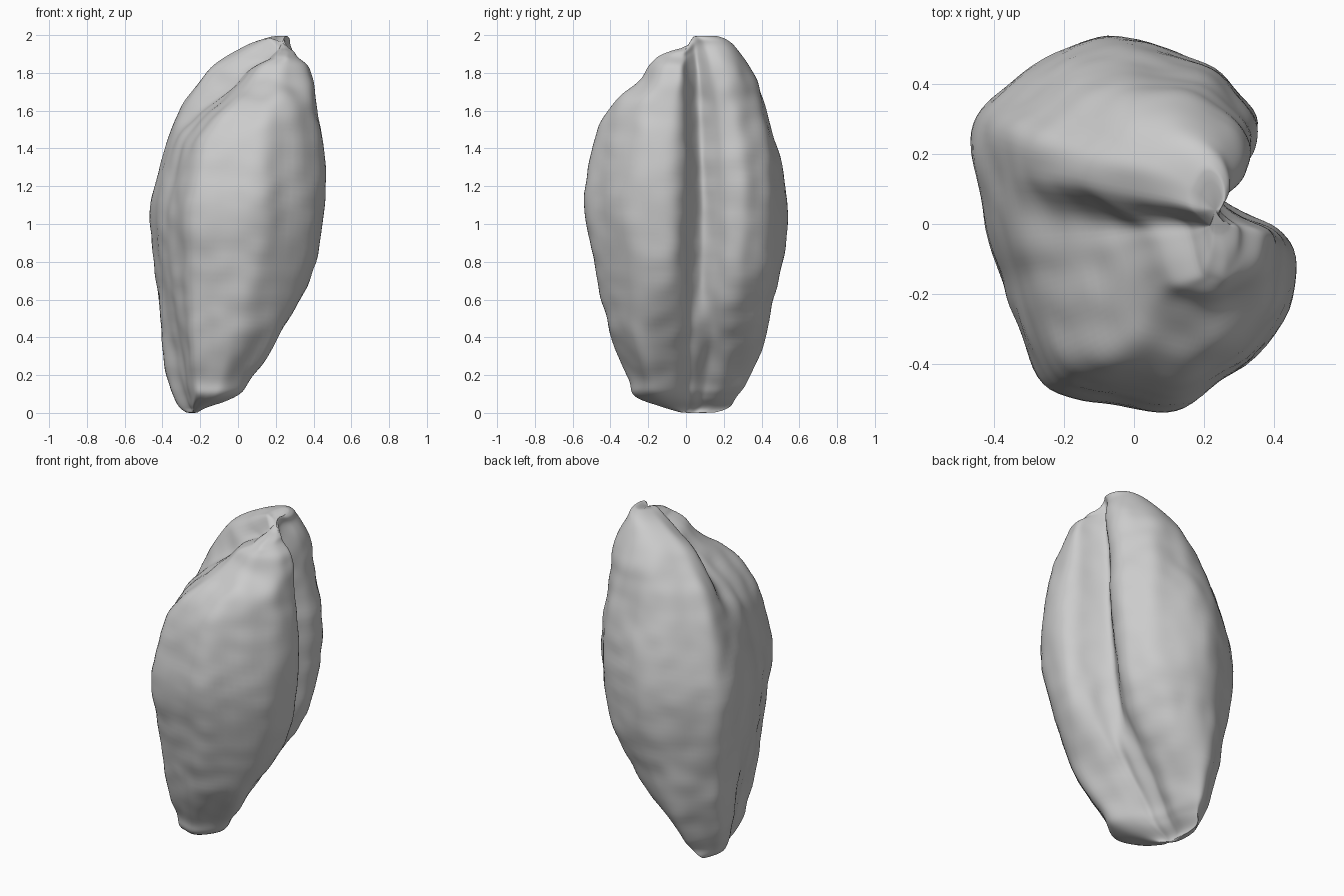
import bpy
import bmesh
import math
from mathutils import Vector, noise

if "Cube" in bpy.data.objects:
    bpy.data.objects.remove(bpy.data.objects["Cube"])

# Outline of the grain seen from above, scaled to the range -1..1
OUTLINE = [
    (-1, .55), (-.78, .74), (-.48, .93), (-.15, 1), (.22, .96), (.54, .82),
    (.72, .62), (.73, .44), (.65, .3), (.6, .17), (.68, .06), (.9, -.03),
    (1, -.22), (.88, -.58), (.45, -.89), (.14, -1), (-.22, -.95),
    (-.55, -.88), (-.7, -.63), (-.81, -.34), (-.92, -.12), (-.97, .2)]

# Height, then x range and y range of the body at that height
SECTIONS = [
    (0, -.27, -.22, -.02, .15), (.03, -.31, -.17, -.12, .23),
    (.09, -.34, -.01, -.27, .27), (.18, -.37, .06, -.3, .33),
    (.38, -.4, .2, -.39, .41), (.58, -.425, .32, -.44, .46),
    (.8, -.45, .41, -.49, .51), (1.06, -.465, .455, -.54, .53),
    (1.3, -.41, .46, -.52, .51), (1.5, -.35, .44, -.47, .46),
    (1.65, -.28, .425, -.38, .41), (1.76, -.2, .41, -.24, .375),
    (1.86, -.12, .375, -.19, .32), (1.94, .01, .32, -.15, .26),
    (1.98, .1, .3, -.09, .21), (2, .17, .27, -.02, .15)]


def spline(points, steps, closed):
    """Smooth curve through the points, in any number of dimensions."""
    pts = [Vector(p) for p in points]
    n = len(pts)

    def at(i):
        return pts[i % n] if closed else pts[max(0, min(n - 1, i))]

    result = []
    for i in range(n if closed else n - 1):
        a, b, c, d = (at(i + k) for k in (-1, 0, 1, 2))
        for s in range(steps):
            t = s / steps
            result.append(b + (c - a) * (t / 2)
                          + (a * 2 - b * 5 + c * 4 - d) * (t * t / 2)
                          + (b * 3 - a - c * 3 + d) * (t ** 3 / 2))
    if not closed:
        result.append(pts[-1])
    return result


def bell(value, centre, width):
    return math.exp(-((value - centre) / width) ** 2)


def ramp(value, start, end):
    """Smooth step from 0 at start to 1 at end."""
    t = max(0, min(1, (value - start) / (end - start)))
    return t * t * (3 - 2 * t)


def surface_point(section, u, v):
    """Place one outline point on a section and shape the two lobes."""
    z, x_min, x_max, y_min, y_max = section
    width = x_max - x_min
    x = (x_min + x_max) / 2 + u * width / 2
    y = v * y_max if v > 0 else -v * y_min
    foot = 1 - ramp(z, .1, .8)
    if u > 0:
        # lengthwise crease, filled in towards the foot
        upper = ramp(z, .4, .75)
        depth = .05 * upper * min(1, width * 2) - .1 * width * (1 - upper)
        x -= depth * bell(v, .16, .13)
        # fuller front corner of the foot
        x += .12 * width * foot * bell(v, -.72, .25)
    # slanted foot, cut back on the rear half
    cut = .12 * foot * min(1, width * 3)
    x -= cut * ramp(v, -.5, .25) * ramp(u, -.6, .7)
    # front lobe steps back and ends lower than the rear lobe
    front = 1 - ramp(v, -.05, .3)
    step = .015 + .04 * foot + .165 * ramp(z, 1.4, 1.8)
    x += min(step, width * .5) * front * (1 - u) / 2
    z -= front * .07 * ramp(z, 1.8, 2)
    # hollow between the two lobes at the top
    z -= .04 * ramp(z, 1.4, 1.6) * bell(x, 0, .15) * bell(y, .05, .09)
    return Vector((x, y, z))


def add_wrinkles(bm):
    """Shallow lengthwise folds and finer cross ripples."""
    bm.normal_update()
    moves = []
    for v in bm.verts:
        p = v.co
        folds = noise.noise(Vector((p.x * 7, p.y * 7, p.z * 2)))
        ripples = noise.noise(Vector((p.x * 8, p.y * 8, p.z * 10)))
        fade = min(1, p.z * 5, max(0, 2 - p.z) * 5)
        moves.append((v, v.normal * (folds * .014 + ripples * .007) * fade))
    for v, move in moves:
        v.co += move


def build_grain():
    outline = spline(OUTLINE, 6, True)
    sections = spline(SECTIONS, 7, False)
    bm = bmesh.new()
    rings = [[bm.verts.new(surface_point(s, u, v)) for u, v in outline]
             for s in sections]
    count = len(outline)
    for low, high in zip(rings, rings[1:]):
        for i in range(count):
            j = (i + 1) % count
            bm.faces.new((low[i], low[j], high[j], high[i]))
    # close both ends
    for ring in (rings[0], rings[-1]):
        centre = sum((v.co for v in ring), Vector()) / count
        tip = bm.verts.new(centre)
        for i in range(count):
            bm.faces.new((ring[i], ring[(i + 1) % count], tip))
    bmesh.ops.recalc_face_normals(bm, faces=bm.faces)
    for _ in range(4):
        bmesh.ops.smooth_vert(bm, verts=bm.verts, factor=.4, use_axis_x=True,
                              use_axis_y=True, use_axis_z=True)
    add_wrinkles(bm)
    mesh = bpy.data.meshes.new("grain_body")
    bm.to_mesh(mesh)
    bm.free()
    obj = bpy.data.objects.new("grain_body", mesh)
    bpy.context.collection.objects.link(obj)
    return obj


def flat_material(name, colour):
    material = bpy.data.materials.new(name)
    material.use_nodes = True
    material.diffuse_color = colour
    shader = material.node_tree.nodes["Principled BSDF"]
    shader.inputs["Base Color"].default_value = colour
    return material


grain = build_grain()
grain.data.materials.append(flat_material("plain_grey", (.6, .6, .6, 1)))
bpy.context.view_layer.objects.active = grain
grain.select_set(True)
bpy.ops.object.shade_smooth()
